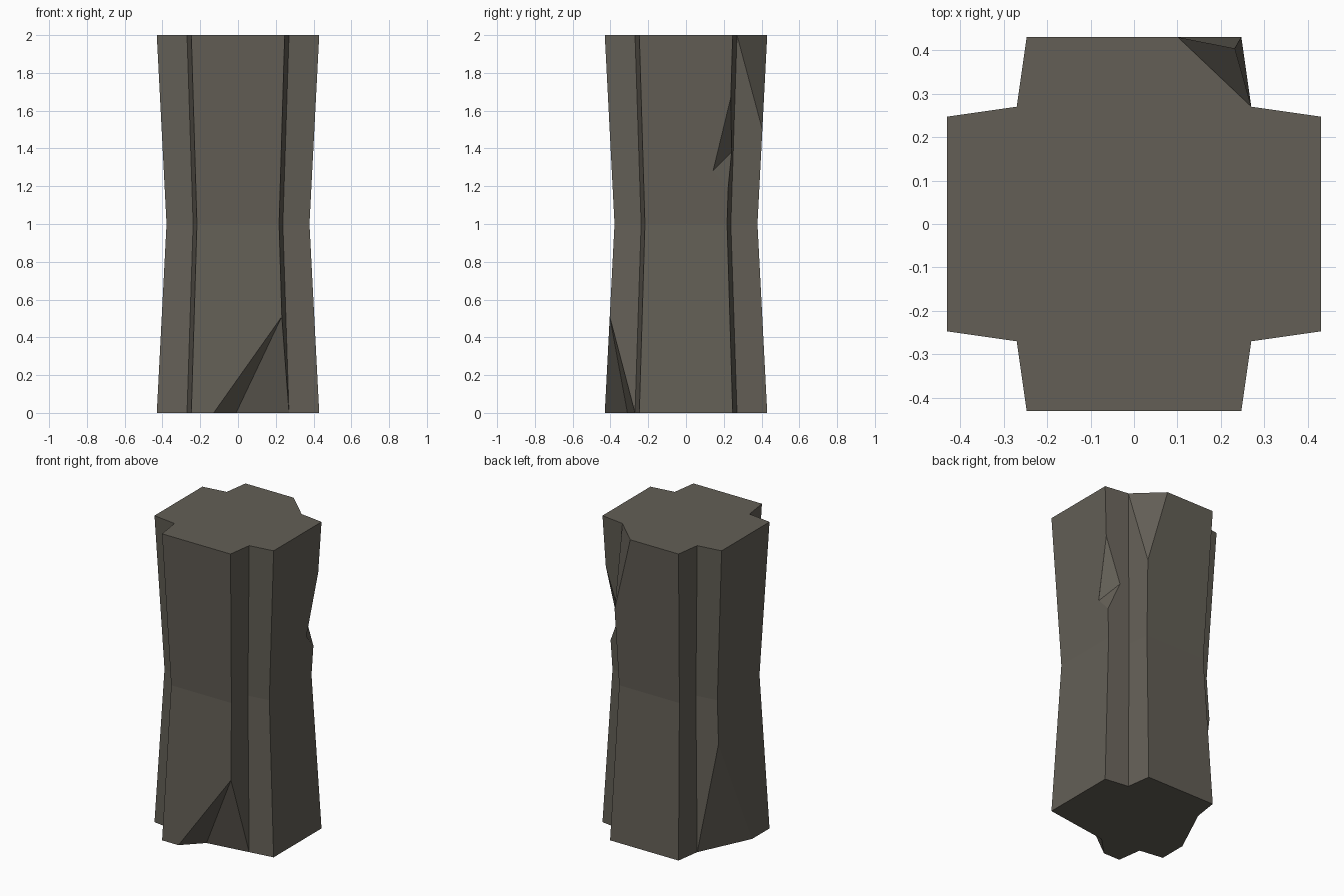
import bpy, bmesh
from mathutils import Vector

if "Cube" in bpy.data.objects:
    bpy.data.objects.remove(bpy.data.objects["Cube"])

stone = bpy.data.materials.new("weathered grey stone")
stone.diffuse_color = (0.125, 0.114, 0.093, 1)
stone.use_nodes = True
stone.node_tree.nodes["Principled BSDF"].inputs["Base Color"].default_value = stone.diffuse_color

# One quarter of the cross-shaped outline, rotated four times
QUARTER = [(0.43, 0.247), (0.27, 0.27), (0.247, 0.43)]
WAIST = 0.88


def taper(z):
    return WAIST + (1 - WAIST) * abs(z - 1)


def edge(x, y, z):
    """Point on a long vertical edge of the pillar at height z."""
    return (x * taper(z), y * taper(z), z)


def make_object(name, bm):
    bmesh.ops.recalc_face_normals(bm, faces=bm.faces)
    mesh = bpy.data.meshes.new(name)
    bm.to_mesh(mesh)
    bm.free()
    mesh.materials.append(stone)
    obj = bpy.data.objects.new(name, mesh)
    bpy.context.collection.objects.link(obj)
    return obj


# Pillar: outline lofted through bottom, waist and top
outline = []
for turn in range(4):
    for x, y in QUARTER:
        for _ in range(turn):
            x, y = -y, x
        outline.append((x, y))
bm = bmesh.new()
rings = [[bm.verts.new(edge(x, y, z)) for x, y in outline] for z in (0, 1, 2)]
for low, high in zip(rings, rings[1:]):
    for i in range(12):
        j = (i + 1) % 12
        bm.faces.new((low[i], low[j], high[j], high[i]))
bm.faces.new(rings[0][::-1])
bm.faces.new(rings[2])
pillar = make_object("stone_pillar", bm)


def chip(name, points, dz=0.0):
    """Cut a convex chip; points at the pillar's end are extended by dz."""
    pts = [Vector(p) for p in points]
    if dz:
        end = 0 if dz < 0 else 2
        pts += [p + Vector((0, 0, dz)) for p in pts if p.z == end]
    cb = bmesh.new()
    for p in pts:
        cb.verts.new(p)
    bmesh.ops.convex_hull(cb, input=cb.verts)
    cutter = make_object(name, cb)
    cutter.hide_render = True
    mod = pillar.modifiers.new(name, 'BOOLEAN')
    mod.operation = 'DIFFERENCE'
    mod.solver = 'EXACT'
    mod.object = cutter
    bpy.context.view_layer.objects.active = pillar
    bpy.ops.object.modifier_apply(modifier=name)
    bpy.data.objects.remove(cutter)


# Broken foot corners and broken top corner
chip("front_foot_chip", [(-0.13, -0.431, 0), (-0.01, -0.31, 0), (0.27, -0.27, 0),
                         edge(0.247, -0.43, 0.51), (0.38, -0.6, 0)], -0.1)
chip("left_foot_chip", [(-0.431, -0.07, 0), (-0.27, 0.27, 0),
                        edge(-0.43, 0.247, 0.72), (-0.6, 0.38, 0)], -0.1)
chip("top_corner_chip", [(0.1, 0.431, 2), (0.27, 0.27, 2),
                         edge(0.247, 0.43, 1.5), (0.38, 0.6, 2)], 0.1)
# Notch worn into the edge of the right arm
chip("right_edge_notch", [edge(0.43, 0.247, 1.67), edge(0.43, 0.247, 1.19),
                          (0.39, 0.14, 1.28), (0.31, 0.242, 1.38), (0.55, 0.33, 1.4)])
